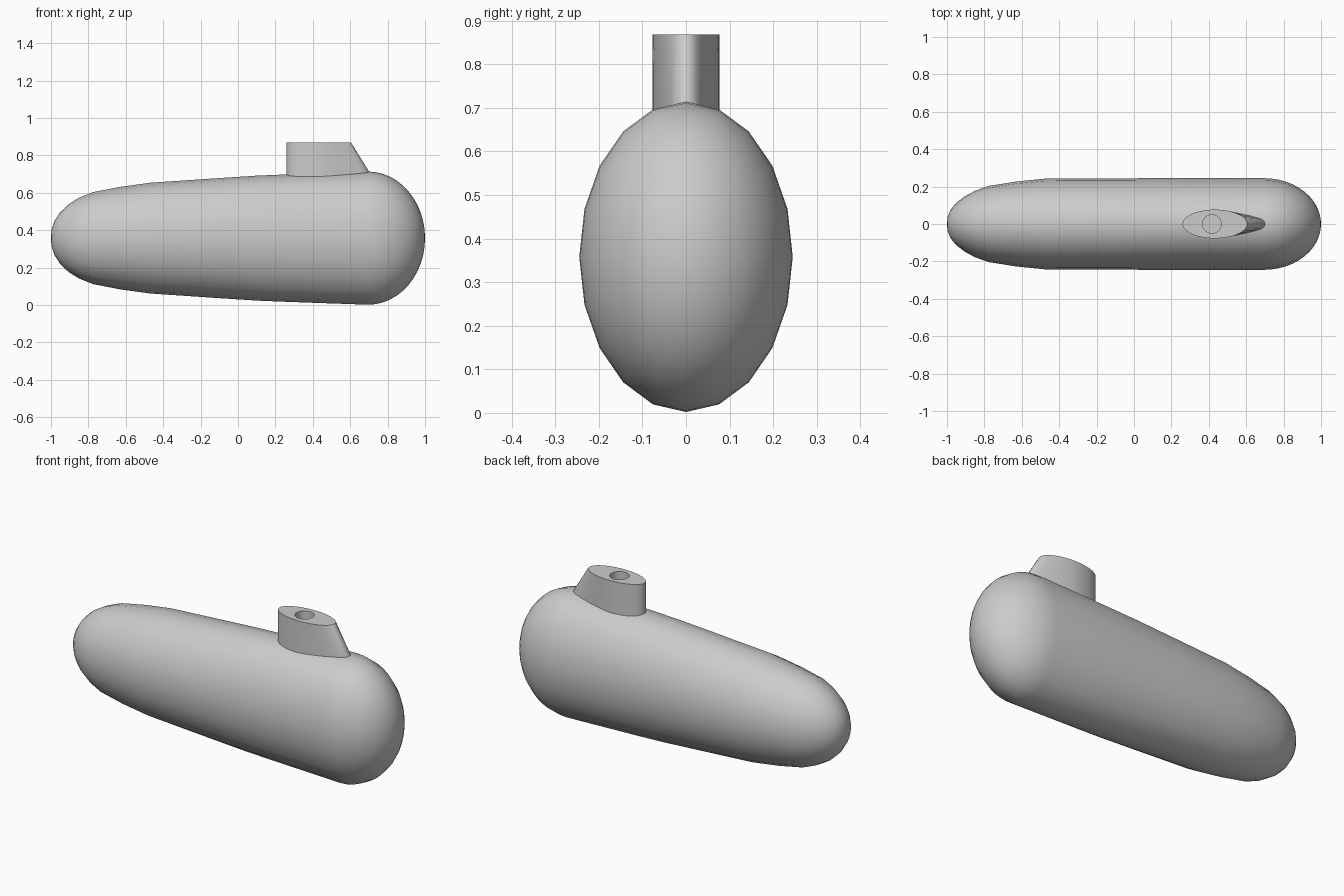
import bpy, bmesh, math

if "Cube" in bpy.data.objects:
    bpy.data.objects.remove(bpy.data.objects["Cube"])


def loft(name, rings, smooth=40):
    """Skin a list of equal-length point rings and close both ends."""
    bm = bmesh.new()
    loops = [[bm.verts.new(p) for p in ring] for ring in rings]
    for a, b in zip(loops, loops[1:]):
        for i in range(len(a)):
            j = (i + 1) % len(a)
            bm.faces.new((a[i], a[j], b[j], b[i]))
    bm.faces.new(loops[0])
    bm.faces.new(loops[-1])
    bmesh.ops.remove_doubles(bm, verts=bm.verts, dist=0.0005)
    bmesh.ops.recalc_face_normals(bm, faces=bm.faces)
    mesh = bpy.data.meshes.new(name)
    bm.to_mesh(mesh)
    bm.free()
    obj = bpy.data.objects.new(name, mesh)
    bpy.context.collection.objects.link(obj)
    bpy.ops.object.select_all(action='DESELECT')
    obj.select_set(True)
    bpy.context.view_layer.objects.active = obj
    bpy.ops.object.shade_smooth_by_angle(angle=math.radians(smooth))
    return obj


def angles(n):
    return [2 * math.pi * i / n for i in range(n)]


def hull_ring(x, ry, rz):
    return [(x, ry * math.sin(a), 0.358 + rz * math.cos(a)) for a in angles(20)]


def flat_ring(cx, rx, ry, z, n=40):
    return [(cx + rx * math.cos(a), ry * math.sin(a), z) for a in angles(n)]


# Hull: narrow rounded end, tapering body, blunt elliptical end
stations = [(-1.0, 0.0001, 0.0001), (-0.997, 0.036, 0.044), (-0.981, 0.076, 0.092),
            (-0.95, 0.113, 0.139), (-0.905, 0.148, 0.182), (-0.85, 0.178, 0.216),
            (-0.775, 0.204, 0.246), (-0.63, 0.227, 0.274), (-0.47, 0.243, 0.296),
            (-0.1, 0.244, 0.321), (0.1, 0.245, 0.334), (0.27, 0.245, 0.341)]
for i in range(13):
    t = math.pi / 2 * i / 12
    s = max(math.cos(t), 0.0004)
    stations.append((0.695 + 0.305 * math.sin(t), 0.245 * s, 0.356 * s))
loft("hull", [hull_ring(*s) for s in stations])


# Tower: elliptical top flowing down into a sloped, narrow front fairing
def tower_foot(z):
    ring = []
    for x, y, _ in flat_ring(0.432, 0.173, 0.077, z):
        t = max(0.0, (x - 0.432) / 0.173)
        x += 0.098 * t ** 3
        if t > 0:
            edge = 0.077 - 0.052 * min(1, (x - 0.432) / 0.255) ** 1.5
            tip = min(1, math.sqrt(max(0, 0.703 - x) / 0.018))
            y = math.copysign(edge * tip, y) if abs(y) > 1e-6 else 0
        ring.append((x, y, z))
    return ring


loft("tower", [tower_foot(0.60), tower_foot(0.71),
               flat_ring(0.432, 0.173, 0.077, 0.868),
               # Round socket sunk into the top
               flat_ring(0.417, 0.05, 0.05, 0.868),
               flat_ring(0.417, 0.05, 0.05, 0.768)], 35)
